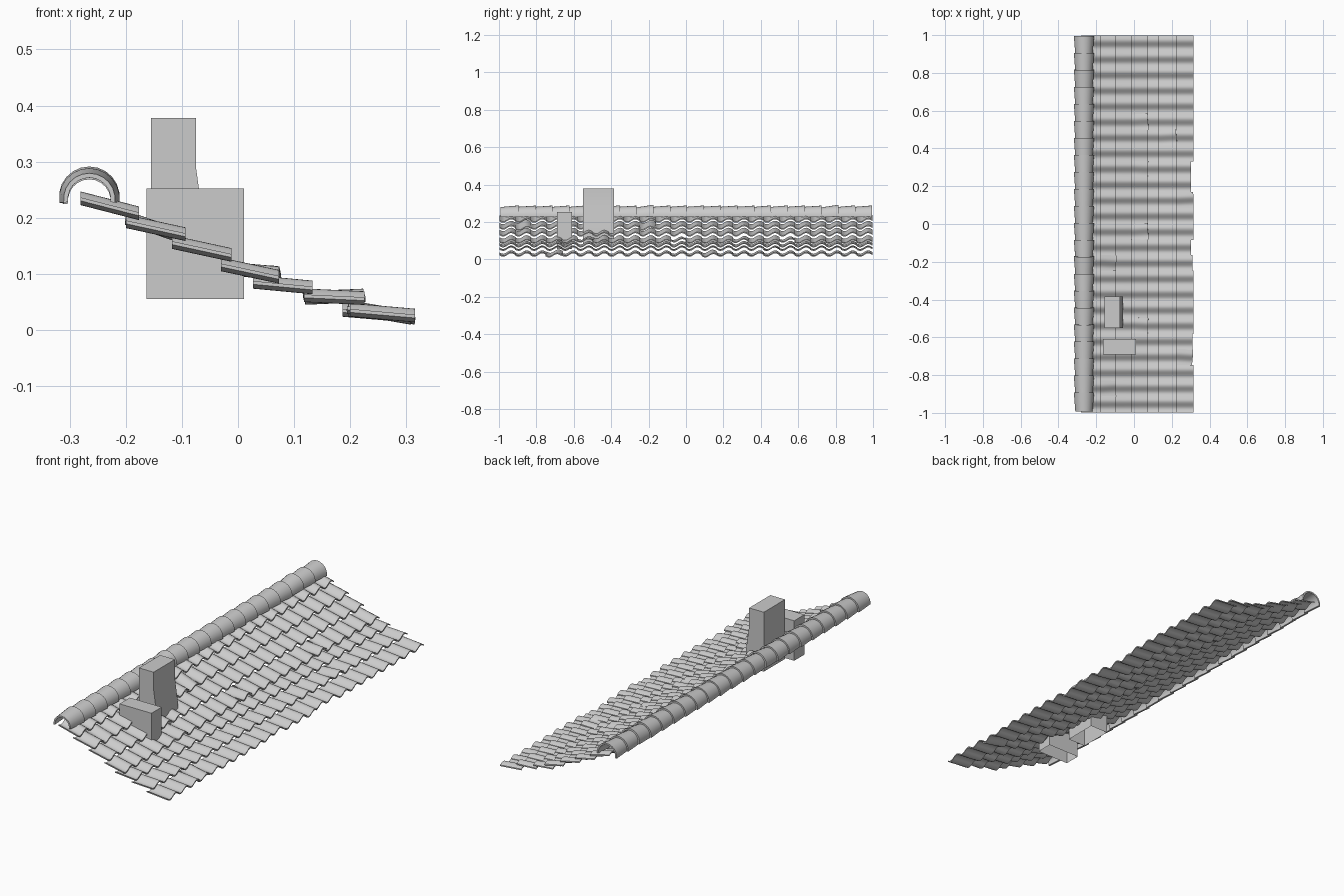
import bpy, bmesh, math, random
from mathutils import Matrix, Vector

if "Cube" in bpy.data.objects:
    bpy.data.objects.remove(bpy.data.objects["Cube"])

random.seed(4)


def finish(name, bm, angle=35):
    bmesh.ops.recalc_face_normals(bm, faces=bm.faces)
    me = bpy.data.meshes.new(name)
    bm.to_mesh(me)
    bm.free()
    ob = bpy.data.objects.new(name, me)
    bpy.context.collection.objects.link(ob)
    bpy.ops.object.select_all(action='DESELECT')
    ob.select_set(True)
    bpy.context.view_layer.objects.active = ob
    bpy.ops.object.shade_smooth_by_angle(angle=math.radians(angle))
    return ob


def shell(bm, top0, bot0, top1, bot1):
    """Thick curved sheet between two end sections, each with an outer and inner line."""
    a, b, c, d = [[bm.verts.new(p) for p in line] for line in (top0, bot0, top1, bot1)]
    n = len(a)
    for i in range(n - 1):
        j = i + 1
        for q in ((a[i], a[j], c[j], c[i]), (b[i], d[i], d[j], b[j]),
                  (a[i], b[i], b[j], a[j]), (c[i], c[j], d[j], d[i])):
            bm.faces.new(q)
    for i in (0, n - 1):
        bm.faces.new((a[i], c[i], d[i], b[i]))
    return a + b + c + d


# S-shaped roof tiles: upper x, lower x, mid height at each end
rows = [(-0.281, -0.176, 0.235, 0.208),
        (-0.200, -0.094, 0.194, 0.171),
        (-0.118, -0.012, 0.157, 0.134),
        (-0.030, 0.073, 0.117, 0.095),
        (0.027, 0.133, 0.086, 0.076),
        (0.118, 0.225, 0.062, 0.057),
        (0.200, 0.315, 0.036, 0.026)]
COLS, PITCH, WIDTH, AMP, THICK, SEG = 24, 0.083, 0.0868, 0.0085, 0.006, 12
# slipped or lifted tiles: (row, column) -> tilt, twist
odd = {(3, 18): (-0.12, 0.04), (3, 15): (-0.08, -0.04), (3, 11): (-0.14, 0.05),
       (3, 5): (-0.12, -0.05), (1, 9): (0.10, -0.05), (1, 1): (0.12, 0.05),
       (5, 17): (-0.09, 0.04), (6, 3): (0.08, -0.06), (6, 13): (0.07, 0.04)}

for r, (x0, x1, z0, z1) in enumerate(rows):
    bm = bmesh.new()
    for c in range(COLS):
        y = -0.998 + c * PITCH
        slip = -random.choice((0, 0, 0, 0.004, 0.014)) if r == 6 else 0

        def line(x, z):
            return [(x + slip, y + WIDTH * i / SEG,
                     z - AMP * math.sin(2 * math.pi * WIDTH * i / SEG / PITCH) + 0.003 * (i / SEG - 0.5))
                    for i in range(SEG + 1)]
        h = THICK / 2
        vs = shell(bm, line(x0, z0 + h), line(x0, z0 - h), line(x1, z1 + h), line(x1, z1 - h))
        if (r, c) in odd:
            tilt, twist = odd[r, c]
            pivot = Vector(((x0 + x1) / 2, y + WIDTH / 2, (z0 + z1) / 2))
            rot = Matrix.Rotation(tilt, 3, 'Y') @ Matrix.Rotation(twist, 3, 'Z')
            bmesh.ops.rotate(bm, verts=vs, cent=pivot, matrix=rot)
    finish(f"tile_row_{r + 1}", bm)

# Tapered half-round ridge tiles, wide end towards the back
bm = bmesh.new()
CX, CZ, N = -0.265, 0.234, 12


def arc(y, rad):
    return [(CX + rad * math.cos(t), y, CZ + rad * math.sin(t))
            for t in (math.radians(-8 + 196 * i / N) for i in range(N + 1))]


for k in range(22):
    y1 = -0.893 + 0.0899 * k
    vs = shell(bm, arc(y1 - 0.1, 0.046), arc(y1 - 0.1, 0.038), arc(y1, 0.054), arc(y1, 0.046))
    tilt = 0.07 if k in (8, 19) else random.uniform(-0.015, 0.015)
    bmesh.ops.rotate(bm, verts=vs, cent=(CX, y1 - 0.05, CZ + 0.04),
                     matrix=Matrix.Rotation(tilt, 3, 'X'))
finish("ridge_tiles", bm)


# Chimneys: side outline extruded along y, open underneath, rounded edges
def chimney(name, outline, y0, y1, bevel):
    bm = bmesh.new()
    a = [bm.verts.new((x, y0, z)) for x, z in outline]
    b = [bm.verts.new((x, y1, z)) for x, z in outline]
    bm.faces.new(a)
    bm.faces.new(b[::-1])
    for i in range(len(a) - 1):
        bm.faces.new((a[i], b[i], b[i + 1], a[i + 1]))
    edges = [e for e in bm.edges if len(e.link_faces) == 2 and e.calc_face_angle() > 0.5]
    bmesh.ops.bevel(bm, geom=edges, offset=bevel, segments=3, profile=0.5, affect='EDGES')
    finish(name, bm)


chimney("tall_chimney",
        [(-0.155, 0.085), (-0.155, 0.378), (-0.075, 0.378), (-0.075, 0.29), (-0.058, 0.17), (-0.058, 0.085)],
        -0.55, -0.385, 0.011)
chimney("low_chimney",
        [(-0.163, 0.055), (-0.163, 0.252), (0.011, 0.252), (0.011, 0.055)],
        -0.69, -0.61, 0.01)
